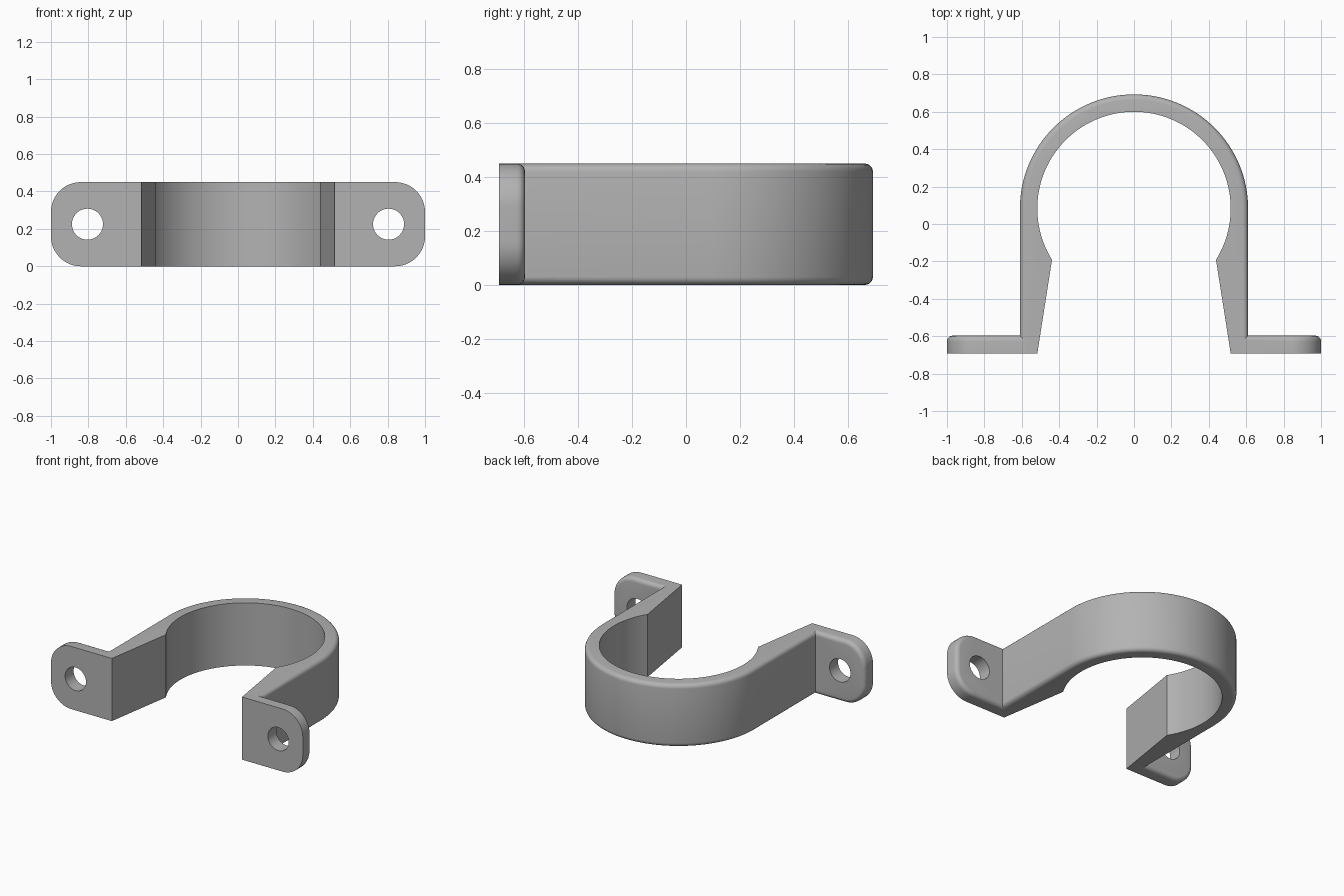
import bpy, bmesh
from math import sin, cos, pi, atan2
from mathutils import Vector

HEIGHT = 0.45      # strap width
FRONT = -0.693     # mounting plane
TAB_BACK = -0.597
CENTRE_Y = 0.083
R_OUT, R_IN = 0.61, 0.517
FILLET = 0.03

cube = bpy.data.objects.get("Cube")
if cube:
    bpy.data.objects.remove(cube, do_unlink=True)

grey = bpy.data.materials.new("plain grey")
grey.use_nodes = True
colour = (0.45, 0.45, 0.45, 1)
grey.diffuse_color = colour
grey.node_tree.nodes["Principled BSDF"].inputs["Base Color"].default_value = colour


def arc(cx, cy, r, start, end, steps):
    angles = [start + (end - start) * i / steps for i in range(steps + 1)]
    return [(cx + r * cos(a), cy + r * sin(a)) for a in angles]


def prism(name, points, push, rounded=None):
    """Extrude a flat outline along push, filleting the edges that rounded() picks."""
    bm = bmesh.new()
    face = bm.faces.new([bm.verts.new(p) for p in points])
    top = bmesh.ops.extrude_face_region(bm, geom=[face], use_keep_orig=True)
    bmesh.ops.translate(bm, vec=push, verts=[v for v in top["geom"]
                                             if isinstance(v, bmesh.types.BMVert)])
    bmesh.ops.recalc_face_normals(bm, faces=bm.faces)
    if rounded:
        edges = [e for e in bm.edges if rounded(e)]
        bmesh.ops.bevel(bm, geom=edges, offset=FILLET, segments=5,
                        profile=0.5, affect='EDGES', clamp_overlap=False)
    mesh = bpy.data.meshes.new(name)
    bm.to_mesh(mesh)
    bm.free()
    mesh.materials.append(grey)
    obj = bpy.data.objects.new(name, mesh)
    bpy.context.collection.objects.link(obj)
    return obj


def combine(target, other, operation):
    """Apply a boolean and discard the helper."""
    mod = target.modifiers.new(operation, 'BOOLEAN')
    mod.operation, mod.object, mod.solver = operation, other, 'EXACT'
    bpy.context.view_layer.objects.active = target
    bpy.ops.object.modifier_apply(modifier=mod.name)
    bpy.data.objects.remove(other, do_unlink=True)


# Strap: outer arch, straight legs and a gripping inner arc
lip = atan2(-0.275, 0.44)
outer = [(R_OUT, FRONT)] + arc(0, CENTRE_Y, R_OUT, 0, pi, 64) + [(-R_OUT, FRONT)]
inner = [(-R_IN, FRONT)] + arc(0, CENTRE_Y, R_IN, pi - lip, lip, 80) + [(R_IN, FRONT)]


def on_outside(edge):
    def outside(v):
        x, y, z = v.co
        return (abs(x) > R_OUT - 0.001 if y < CENTRE_Y
                else Vector((x, y - CENTRE_Y)).length > R_OUT - 0.02)
    a, b = edge.verts
    # Skip the edges that run through the height of the strap
    return outside(a) and outside(b) and abs(a.co.z - b.co.z) < 0.001


clamp = prism("pipe_clamp", [(x, y, 0) for x, y in outer + inner],
              (0, 0, HEIGHT), on_outside)

# Mounting tabs with rounded ends and a screw hole each
ROOT, CORNER = 0.56, 0.16
for side in (1, -1):
    outline = ([(ROOT, 0)]
               + arc(1 - CORNER, CORNER, CORNER, -pi / 2, 0, 12)
               + arc(1 - CORNER, HEIGHT - CORNER, CORNER, 0, pi / 2, 12)
               + [(ROOT, HEIGHT)])

    def on_back_rim(edge):
        ends = [v.co for v in edge.verts]
        return (all(c.y > TAB_BACK - 0.001 for c in ends)
                and any(abs(c.x) > ROOT + 0.001 for c in ends))

    tab = prism("mounting_tab", [(side * x, FRONT, z) for x, z in outline],
                (0, TAB_BACK - FRONT, 0), on_back_rim)
    combine(clamp, tab, 'UNION')
    hole = arc(side * 0.805, HEIGHT / 2, 0.083, 0, 2 * pi, 40)[:-1]
    drill = prism("screw_hole", [(x, FRONT - 0.1, z) for x, z in hole], (0, 0.3, 0))
    combine(clamp, drill, 'DIFFERENCE')

bpy.ops.object.select_all(action='DESELECT')
clamp.select_set(True)
bpy.context.view_layer.objects.active = clamp
bpy.ops.object.shade_smooth_by_angle(angle=pi / 6)
